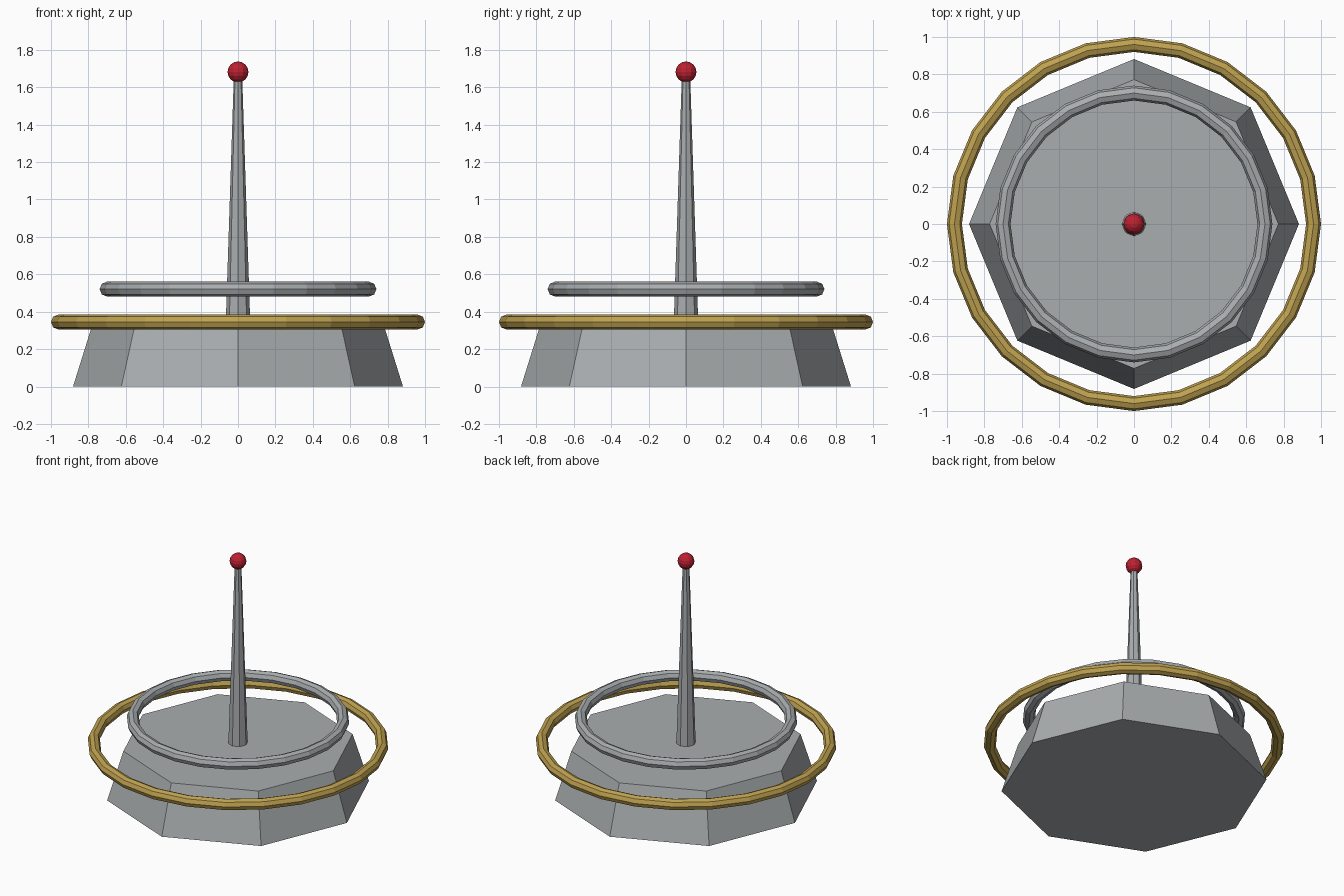
import bpy
import bmesh
import math
from mathutils import Matrix

if "Cube" in bpy.data.objects:
    bpy.data.objects.remove(bpy.data.objects["Cube"])


def material(name, rgb):
    mat = bpy.data.materials.new(name)
    mat.use_nodes = True
    mat.diffuse_color = (*rgb, 1)
    mat.node_tree.nodes["Principled BSDF"].inputs["Base Color"].default_value = (*rgb, 1)
    return mat


grey = material("grey metal", (0.40, 0.42, 0.43))
gold = material("gold", (0.52, 0.36, 0.08))
red = material("red", (0.50, 0.015, 0.03))


def add_object(name, bm, mat):
    bmesh.ops.recalc_face_normals(bm, faces=bm.faces)
    mesh = bpy.data.meshes.new(name)
    bm.to_mesh(mesh)
    bm.free()
    mesh.materials.append(mat)
    obj = bpy.data.objects.new(name, mesh)
    bpy.context.collection.objects.link(obj)
    return obj


def tapered(name, r_bottom, r_top, z_bottom, z_top, mat, sides=8):
    """Flat-sided column with corners on the x and y axes."""
    bm = bmesh.new()
    rings = []
    for r, z in ((r_bottom, z_bottom), (r_top, z_top)):
        rings.append([bm.verts.new((r * math.cos(i * math.tau / sides),
                                    r * math.sin(i * math.tau / sides), z))
                      for i in range(sides)])
    low, high = rings
    bm.faces.new(low)
    bm.faces.new(high)
    for i in range(sides):
        j = (i + 1) % sides
        bm.faces.new((low[i], low[j], high[j], high[i]))
    return add_object(name, bm, mat)


def hoop(name, radius, tube, z, mat, segments=24, sides=8):
    """Faceted horizontal ring."""
    bm = bmesh.new()
    loops = []
    for i in range(segments):
        a = i * math.tau / segments
        loop = []
        for k in range(sides):
            b = k * math.tau / sides
            r = radius + tube * math.cos(b)
            loop.append(bm.verts.new((r * math.cos(a), r * math.sin(a),
                                      z + tube * math.sin(b))))
        loops.append(loop)
    for i in range(segments):
        here, there = loops[i], loops[(i + 1) % segments]
        for k in range(sides):
            n = (k + 1) % sides
            bm.faces.new((here[k], there[k], there[n], here[n]))
    return add_object(name, bm, mat)


# Octagonal base and tapered mast
tapered("base", 0.882, 0.772, 0, 0.352, grey)
tapered("mast", 0.065, 0.022, 0.352, 1.67, grey)

# Floating rings
hoop("outer_ring", 0.96, 0.04, 0.345, gold)
hoop("inner_ring", 0.70, 0.04, 0.521, grey)

# Beacon on the mast tip
ball = bmesh.new()
bmesh.ops.create_uvsphere(ball, u_segments=12, v_segments=8, radius=0.056,
                          matrix=Matrix.Translation((0, 0, 1.682)))
add_object("beacon", ball, red)
